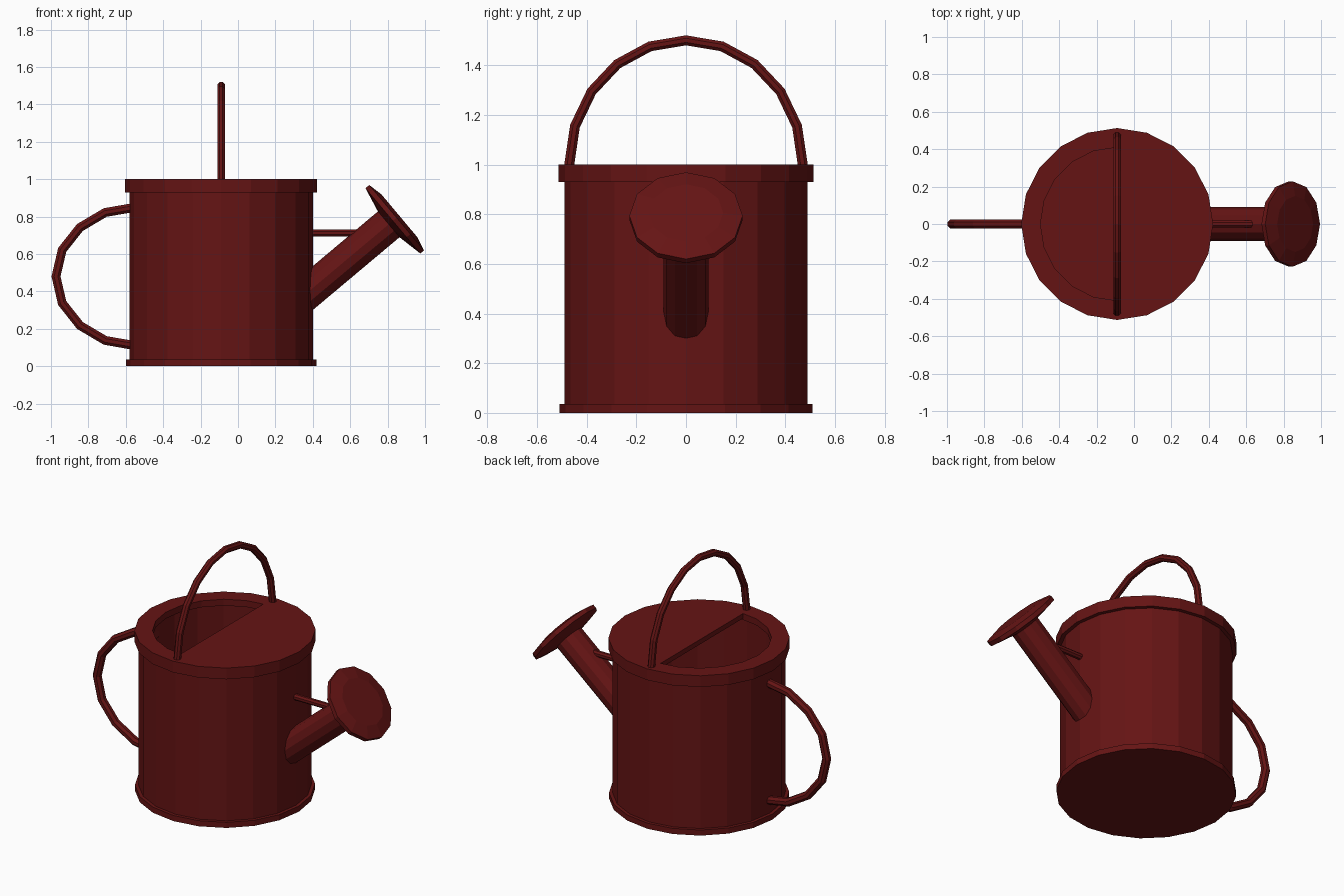
import bpy, bmesh
from math import sin, cos, pi, radians
from mathutils import Vector, Matrix

if "Cube" in bpy.data.objects:
    bpy.data.objects.remove(bpy.data.objects["Cube"])

CX = -0.09          # axis of the can
red = bpy.data.materials.new("dark_red")
red.diffuse_color = (0.13, 0.007, 0.007, 1)
red.use_nodes = True
red.node_tree.nodes["Principled BSDF"].inputs["Base Color"].default_value = red.diffuse_color


def finish(name, bm):
    bmesh.ops.remove_doubles(bm, verts=bm.verts, dist=1e-5)
    bmesh.ops.recalc_face_normals(bm, faces=bm.faces)
    me = bpy.data.meshes.new(name)
    bm.to_mesh(me)
    bm.free()
    me.materials.append(red)
    ob = bpy.data.objects.new(name, me)
    bpy.context.collection.objects.link(ob)
    return ob


def bridge(bm, rings):
    for a, b in zip(rings, rings[1:]):
        n = len(a)
        for i in range(n):
            bm.faces.new((a[i], a[(i + 1) % n], b[(i + 1) % n], b[i]))


def lathe(name, profile, sides, matrix):
    """Revolve (radius, height) points about local z, capping both ends."""
    bm = bmesh.new()
    rings = [[bm.verts.new((r * cos(2 * pi * i / sides), r * sin(2 * pi * i / sides), z))
              for i in range(sides)] for r, z in profile]
    bridge(bm, rings)
    bm.faces.new(rings[0])
    bm.faces.new(rings[-1])
    bm.transform(matrix)
    return finish(name, bm)


def tube(name, path, normal, radius, sides=8):
    """Sweep a ring along a path lying in the plane with the given normal."""
    bm = bmesh.new()
    pts = [Vector(p) for p in path]
    normal = Vector(normal)
    rings = []
    for i, p in enumerate(pts):
        t = (pts[min(i + 1, len(pts) - 1)] - pts[max(i - 1, 0)]).normalized()
        side = t.cross(normal)
        angles = [2 * pi * (k + 0.5) / sides for k in range(sides)]
        r = radius / cos(pi / sides)
        rings.append([bm.verts.new(p + r * (cos(a) * normal + sin(a) * side)) for a in angles])
    bridge(bm, rings)
    bm.faces.new(rings[0])
    bm.faces.new(rings[-1])
    return finish(name, bm)


# Hollow can with base band, top band and inward lip
lathe("can_body", [(0.51, 0), (0.51, 0.035), (0.49, 0.035), (0.49, 0.93), (0.513, 0.93),
                   (0.513, 1.0), (0.41, 1.0), (0.41, 0.96), (0.475, 0.96), (0.475, 0.035)],
      20, Matrix.Translation((CX, 0, 0)))

# Half lid covering the spout side
bm = bmesh.new()
outline = [(-0.11, -0.41)] + [(CX + 0.41 * cos(a), 0.41 * sin(a))
                              for a in (radians(-90 + 18 * k) for k in range(11))] + [(-0.11, 0.41)]
face = bm.faces.new([bm.verts.new((x, y, 0.97)) for x, y in outline])
top = bmesh.ops.extrude_face_region(bm, geom=[face])["geom"]
bmesh.ops.translate(bm, vec=(0, 0, 0.03), verts=[v for v in top if isinstance(v, bmesh.types.BMVert)])
finish("half_lid", bm)

# Arched carrying handle over the top
tube("top_handle", [(CX, 0.47, 0.98)] +
     [(CX, 0.47 * cos(pi * k / 10), 1 + 0.5 * sin(pi * k / 10)) for k in range(11)] +
     [(CX, -0.47, 0.98)], (1, 0, 0), 0.02)

# Rear handle, symmetric about z = 0.48
half = [(-0.56, 0.368), (-0.71, 0.342), (-0.845, 0.262), (-0.94, 0.142)]
tube("rear_handle", [(x, 0, 0.48 + d) for x, d in half] + [(-0.973, 0, 0.48)] +
     [(x, 0, 0.48 - d) for x, d in reversed(half)], (0, 1, 0), 0.024)

# Spout: local z along the tilted axis, origin at the rose rim
tilt = Matrix.Translation((0.848, 0, 0.794)) @ Matrix.Rotation(radians(50), 4, 'Y')
spout = lathe("spout", [(0.09, -0.6), (0.09, -0.04)], 12, tilt)
axis = tilt.to_3x3() @ Vector((0, 0, 1))
for v in spout.data.vertices:            # mitre the inner end against the can wall
    if v.co.x < 0.6:
        v.co += axis * ((0.375 - v.co.x) / axis.x)

# Sprinkler rose
lathe("rose", [(0.09, -0.055), (0.228, -0.026), (0.228, 0), (0.15, 0.018)], 12, tilt)

# Brace between can and spout
tube("spout_brace", [(0.38, 0, 0.712), (0.66, 0, 0.712)], (0, 1, 0), 0.018)
